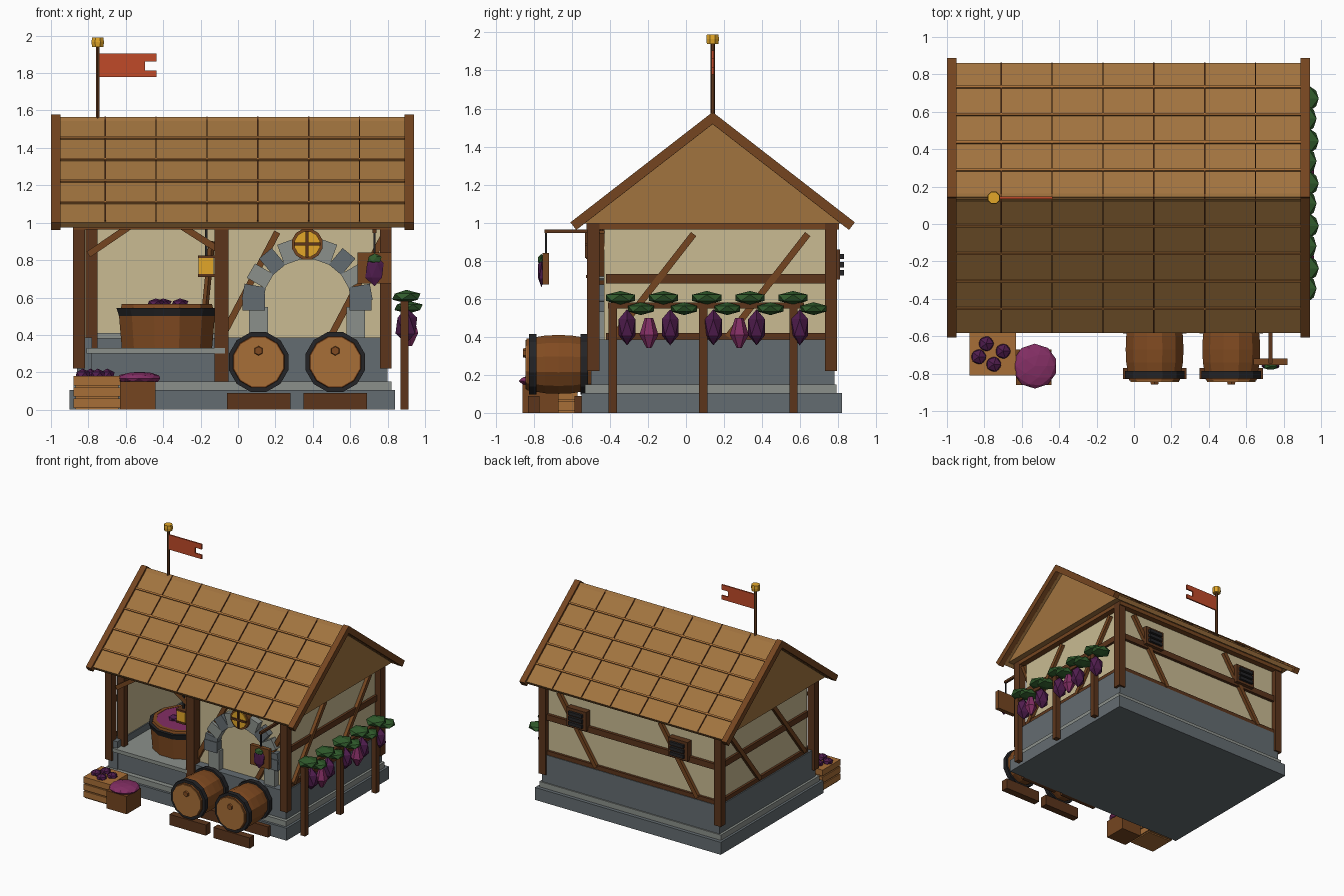
import bpy, bmesh
from math import pi, sin, cos, atan2, hypot, degrees
from mathutils import Vector, Matrix

if "Cube" in bpy.data.objects:
    bpy.data.objects.remove(bpy.data.objects["Cube"])

def mat(name, r, g, b):
    m = bpy.data.materials.new(name)
    m.diffuse_color = [(c / 255) ** 2.2 for c in (r, g, b)] + [1]
    m.use_nodes = True
    m.node_tree.nodes["Principled BSDF"].inputs["Base Color"].default_value = m.diffuse_color
    return m

ROOF, TIMBER, DARK = mat("roof", 160, 115, 65), mat("timber", 116, 71, 37), mat("dark_timber", 92, 56, 33)
PLASTER, STONE, LEDGE = mat("plaster", 200, 186, 145), mat("stone", 100, 108, 112), mat("ledge", 138, 143, 138)
WOOD, STAVE, IRON = mat("pale_wood", 166, 110, 58), mat("stave", 128, 76, 38), mat("iron", 40, 40, 42)
GOLD, RED, LEAF = mat("gold", 225, 165, 45), mat("red", 190, 75, 45), mat("leaf", 52, 92, 48)
GRAPE, MAGENTA = mat("grape", 80, 34, 78), mat("magenta", 130, 50, 100)

def finish(name, bm, m, M=Matrix()):
    bmesh.ops.recalc_face_normals(bm, faces=bm.faces)
    me = bpy.data.meshes.new(name)
    bm.to_mesh(me); bm.free()
    me.materials.append(m)
    o = bpy.data.objects.new(name, me)
    o.matrix_world = M
    bpy.context.collection.objects.link(o)
    return o

def cuboid(name, c, s, m, R=Matrix()):
    bm = bmesh.new()
    bmesh.ops.create_cube(bm, size=1)
    bmesh.ops.scale(bm, vec=s, verts=bm.verts)
    return finish(name, bm, m, Matrix.Translation(c) @ R)

def box(name, x0, x1, y0, y1, z0, z1, m):
    return cuboid(name, ((x0+x1)/2, (y0+y1)/2, (z0+z1)/2), (x1-x0, y1-y0, z1-z0), m)

def beam(name, a, b, w, m):
    a, b = Vector(a), Vector(b)
    return cuboid(name, (a+b)/2, (w, w, (b-a).length), m, (b-a).to_track_quat('Z', 'Y').to_matrix().to_4x4())

def lathe(name, prof, loc, m, n=12, lying=False):
    # prof: (radius, height); closed with end caps
    bm = bmesh.new()
    rings = [[bm.verts.new((r*cos(2*pi*(i+.5)/n), r*sin(2*pi*(i+.5)/n), z)) for i in range(n)] for r, z in prof]
    for a, b in zip(rings, rings[1:]):
        for i in range(n):
            bm.faces.new((a[i], a[(i+1) % n], b[(i+1) % n], b[i]))
    bm.faces.new(rings[0]); bm.faces.new(rings[-1])
    R = Matrix.Rotation(pi/2, 4, 'X') if lying else Matrix()
    return finish(name, bm, m, Matrix.Translation(loc) @ R)

def blob(name, loc, s, m, sub=1):
    bm = bmesh.new()
    bmesh.ops.create_icosphere(bm, subdivisions=sub, radius=1)
    bmesh.ops.scale(bm, vec=s, verts=bm.verts)
    return finish(name, bm, m, Matrix.Translation(loc))

def prism(name, pts, axis, a, b, m):
    # outline extruded along x (pts are y,z) or y (pts are x,z)
    put = (lambda p, t: (t, p[0], p[1])) if axis == 'x' else (lambda p, t: (p[0], t, p[1]))
    bm = bmesh.new()
    A, B = [[bm.verts.new(put(p, t)) for p in pts] for t in (a, b)]
    bm.faces.new(A); bm.faces.new(B)
    for i in range(len(pts)):
        j = (i+1) % len(pts)
        bm.faces.new((A[i], A[j], B[j], B[i]))
    return finish(name, bm, m)

# stone base, dado and press floor
box("plinth", -.9, .84, -.55, .82, 0, .105, STONE)
box("plinth_ledge", -.88, .82, -.53, .79, .105, .15, LEDGE)
box("press_floor_base", -.8, -.08, -.49, .7, .15, .3, STONE)
box("press_floor", -.81, -.07, -.52, .7, .3, .33, LEDGE)
for n, w in (("back", (-.86, .8, .7, .78)), ("left", (-.86, -.78, -.5, .77)), ("right", (.72, .8, -.5, .77)),
             ("front", (-.09, .79, -.5, -.38)), ("inner", (-.09, -.05, -.48, .75))):
    box(n + "_stone_wall", *w, .15, .385, STONE)
box("inner_back_ledge", -.78, -.09, .67, .7, .38, .41, LEDGE)
# plaster walls
for n, w in (("back", (-.83, .77, .71, .755)), ("left", (-.83, -.79, -.43, .75)), ("right", (.73, .77, -.43, .75)),
             ("front", (-.09, .77, -.43, -.39)), ("inner", (-.09, -.05, -.43, .75))):
    box(n + "_plaster", *w, .38, 1.0, PLASTER)

# timber frame
for x in (-.85, .79):
    for y in (-.488, .763):
        box("corner_post", x-.032, x+.032, y-.032, y+.032, .22, 1.0, DARK)
box("inner_post", -.815, -.75, -.45, -.4, .33, 1.0, DARK)
box("middle_post", -.125, -.05, -.52, -.44, .15, 1.0, DARK)
for y in (-.488, .77):
    box("wall_plate", -.88, .82, y-.035, y+.035, .963, 1.01, TIMBER)
for x, s in ((-.85, -1), (.79, 1)):
    box("side_plate", x-.03, x+.03, -.52, .8, .963, 1.01, TIMBER)
    f = -.83 if s < 0 else .77
    for n, z0, z1 in (("sill", .385, .42), ("rail", .68, .73)):
        box("side_" + n, f-.02, f+.02, -.42, .74, z0, z1, DARK)
    for y in (-.38, .22):
        beam("side_brace", (f+s*.01, y, .40), (f+s*.01, y+.42, .94), .035, TIMBER)
box("back_sill", -.82, .76, .74, .775, .385, .42, DARK)
box("back_rail", -.82, .76, .74, .78, .68, .73, DARK)
for x in (.3, -.65):
    beam("back_brace", (x, .767, .40), (x+.35, .767, .94), .035, TIMBER)
for x in (-.08, .5):
    beam("front_brace", (x, -.445, .40), (x+.29, -.445, .95), .035, TIMBER)
beam("opening_brace_left", (-.8, -.47, .83), (-.58, -.47, .98), .035, TIMBER)
beam("opening_brace_right", (-.08, -.47, .84), (-.3, -.47, .98), .035, TIMBER)

# back vents
for x in (.46, -.49):
    box("vent_frame", x-.09, x+.09, .75, .81, .70, .86, DARK)
    for i in range(3):
        box("vent_slat", x-.065, x+.065, .8, .83, .722+i*.043, .75+i*.043, IRON)

# roof: solid gable, tile courses, seams and barge boards
YR, ZR, A = .14, 1.565, atan2(.57, .735)
L = hypot(.57, .735)
prism("gable", [(-.56, .995), (YR, 1.54), (.84, .995)], 'x', -.93, .87, ROOF)
for s in (-1, 1):
    R = Matrix.Rotation(-s*A, 4, 'X')
    def on_slope(name, x, d, n, size, m):
        c = (x, YR + s*(d*cos(A) + n*sin(A)), ZR - d*sin(A) + n*cos(A))
        cuboid(name, c, size, m, R)
    on_slope("roof_slope", -.03, L/2-.01, -.02, (1.85, L-.01, .035), ROOF)
    for i in range(1, 5):
        on_slope("tile_course", -.03, i*.187, .0, (1.84, .014, .014), WOOD)
    for i in range(6):
        on_slope("tile_seam", -.71+i*.272, L/2-.01, -.001, (.007, L-.02, .012), DARK)
    for x in (-.975, .915):
        on_slope("barge_board", x, L/2, -.012, (.05, L+.012, .05), TIMBER)

# flag
lathe("flag_pole", [(.012, 1.54), (.012, 1.95)], (-.75, YR, 0), DARK, 6)
lathe("pole_cap", [(.033, 1.94), (.036, 1.965), (.033, 1.99)], (-.75, YR, 0), GOLD, 8)
prism("flag", [(-.745, 1.78), (-.435, 1.78), (-.435, 1.815), (-.497, 1.815), (-.497, 1.862), (-.435, 1.862),
               (-.435, 1.905), (-.745, 1.905)], 'y', YR-.006, YR+.006, RED)

# stone arch with round window
CX, CZ = .37, .57
for i in range(9):
    a = pi*(i+.5)/9
    r = .29
    cuboid("arch_stone", (CX+r*cos(a), -.45, CZ+r*sin(a)), (.115, .07, .088), (STONE, LEDGE)[i % 2],
           Matrix.Rotation(-a, 4, 'Y'))
for s in (-1, 1):
    box("arch_jamb", CX+s*.26-.05, CX+s*.26+.05, -.48, -.42, .38, .55, LEDGE)
    box("arch_impost", CX+s*.285-.06, CX+s*.285+.06, -.49, -.42, .53, .62, STONE)
lathe("window_frame", [(.085, 0), (.085, .05)], (CX, -.46, .885), TIMBER, 12, True)
lathe("window_glass", [(.07, 0), (.07, .06)], (CX, -.46, .885), GOLD, 12, True)
box("window_bar_upright", CX-.008, CX+.008, -.53, -.5, .815, .955, DARK)
box("window_bar_cross", CX-.07, CX+.07, -.53, -.5, .877, .893, DARK)

# pressing vat
V = (-.38, -.17, 0)
lathe("vat", [(.25, .33), (.265, .5), (.25, .565), (.22, .565), (.22, .545)], V, STAVE)
lathe("vat_hoop", [(.265, .5), (.28, .545), (.225, .545), (.225, .5)], V, IRON)
lathe("vat_juice", [(.222, .54), (.222, .562)], V, MAGENTA)
for x, y in ((-.44, -.22), (-.31, -.14), (-.4, -.05)):
    blob("vat_grapes", (x, y, .57), (.05, .05, .025), GRAPE)
beam("vat_paddle", (-.18, -.17, .5), (-.14, -.12, .9), .025, TIMBER)

# lantern
box("lantern", -.21, -.13, -.52, -.44, .72, .81, GOLD)
for z in (.71, .81):
    box("lantern_cap", -.215, -.125, -.525, -.435, z, z+.015, DARK)
box("lantern_hook", -.177, -.163, -.487, -.473, .82, .97, IRON)

# barrels on chocks
for x in (.11, .52):
    lathe("barrel", [(.14, -.17), (.157, -.07), (.16, 0), (.157, .07), (.14, .168)], (x, -.67, .255), STAVE, 12, True)
    lathe("barrel_head", [(.134, .16), (.134, .175)], (x, -.67, .255), WOOD, 12, True)
    for y in (-.135, .135):
        lathe("barrel_hoop", [(.165, y-.02), (.165, y+.02)], (x, -.67, .255), IRON, 12, True)
    lathe("barrel_bung", [(.027, .17), (.022, .188)], (x, -.67, .315), STAVE, 6, True)
    for y in (-.8, -.555):
        box("barrel_chock", x-.17, x+.17, y-.03, y+.03, 0, .09, DARK)

# harvest crates
box("crate", -.87, -.64, -.8, -.58, 0, .17, WOOD)
for z in (.01, .07, .13):
    box("crate_slat", -.88, -.63, -.81, -.57, z, z+.05, WOOD)
for x, y in ((-.83, -.71), (-.75, -.75), (-.7, -.68), (-.79, -.64)):
    blob("crate_grapes", (x, y, .185), (.045, .045, .035), GRAPE)
box("small_crate", -.63, -.44, -.86, -.67, 0, .15, TIMBER)
blob("grape_heap", (-.53, -.76, .168), (.12, .12, .035), MAGENTA, 2)

# hanging sign
box("sign_arm", .72, .74, -.745, -.45, .945, .965, DARK)
box("sign_hanger", .725, .735, -.742, -.732, .83, .95, IRON)
box("sign_board", .64, .82, -.755, -.72, .675, .84, TIMBER)
blob("sign_grapes", (.73, -.76, .745), (.055, .02, .085), GRAPE)
blob("sign_leaf", (.73, -.762, .805), (.042, .02, .03), LEAF)

# vine trellis
for y in (-.385, .09, .565):
    box("trellis_post", .868, .912, y-.022, y+.022, 0, .58, DARK)
box("trellis_rail", .875, .905, -.41, .62, .55, .58, DARK)
for i in range(5):
    y = -.345 + i*.227
    blob("vine_leaf", (.9, y, .605), (.085, .09, .036), LEAF)
    blob("vine_leaf_low", (.912, y+.108, .548), (.085, .08, .034), LEAF)
    blob("grape_bunch", (.9, y+.035, .45), (.065, .052, .095), GRAPE)
for y in (-.195, .28):
    lathe("small_bunch", [(.012, .34), (.05, .41), (.022, .5)], (.92, y, 0), MAGENTA, 6)
